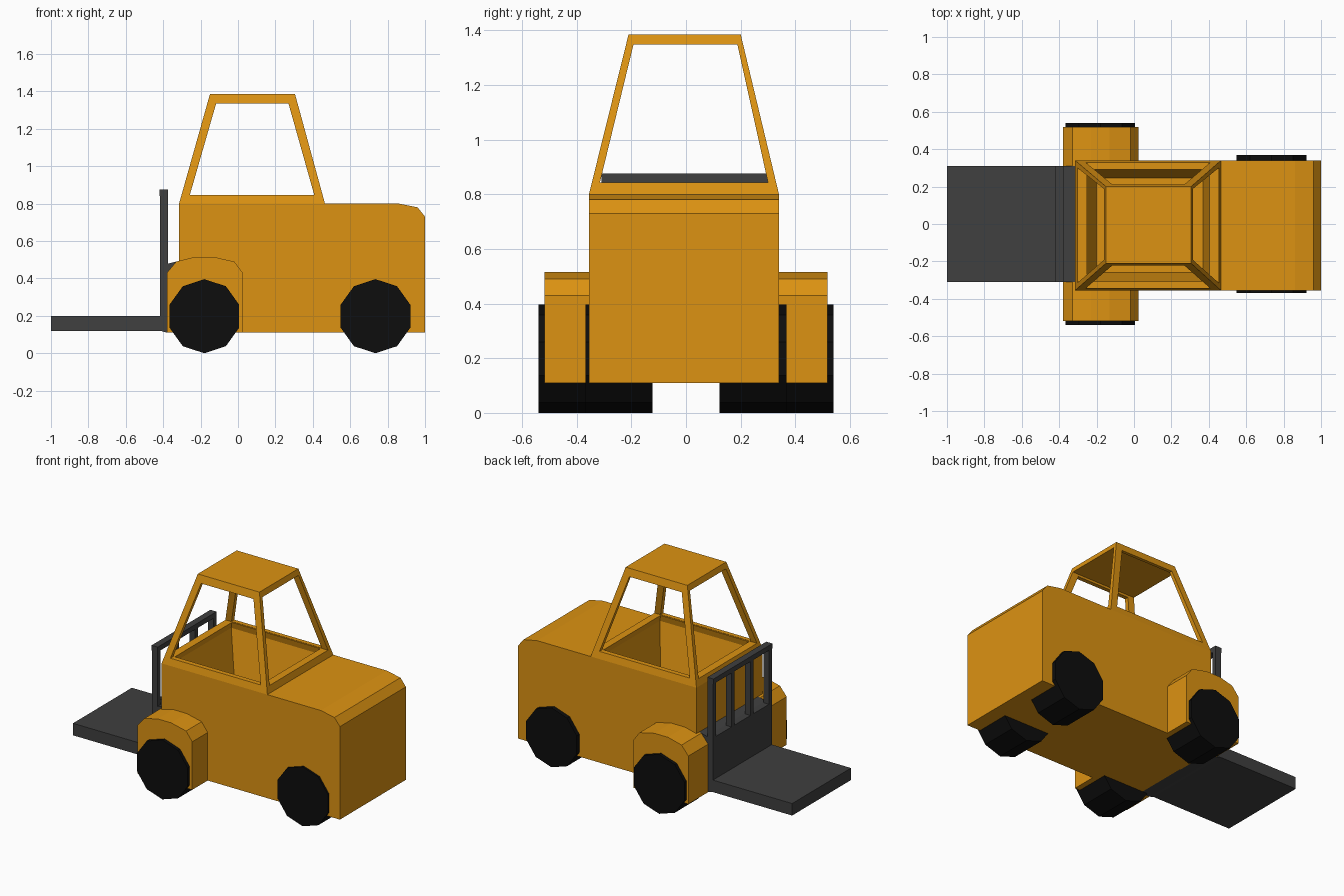
import bpy, bmesh, math

if "Cube" in bpy.data.objects:
    bpy.data.objects.remove(bpy.data.objects["Cube"])


def material(name, rgb):
    m = bpy.data.materials.new(name)
    m.diffuse_color = (*rgb, 1)
    m.use_nodes = True
    m.node_tree.nodes["Principled BSDF"].inputs["Base Color"].default_value = m.diffuse_color
    return m


ORANGE = material("orange_paint", (0.72, 0.29, 0.006))
BLACK = material("black_rubber", (0.004, 0.004, 0.004))
STEEL = material("dark_steel", (0.05, 0.05, 0.05))


def loft(name, rings, mat=None):
    """Closed solid through rings holding the same number of points."""
    bm = bmesh.new()
    loops = [[bm.verts.new(p) for p in ring] for ring in rings]
    n = len(loops[0])
    bm.faces.new(loops[0])
    bm.faces.new(loops[-1])
    for a, b in zip(loops, loops[1:]):
        for i in range(n):
            bm.faces.new((a[i], a[(i + 1) % n], b[(i + 1) % n], b[i]))
    bmesh.ops.recalc_face_normals(bm, faces=bm.faces)
    me = bpy.data.meshes.new(name)
    bm.to_mesh(me)
    bm.free()
    ob = bpy.data.objects.new(name, me)
    bpy.context.collection.objects.link(ob)
    if mat:
        me.materials.append(mat)
    return ob


def extrude_y(name, profile, y0, y1, mat=None):
    return loft(name, [[(x, y, z) for x, z in profile] for y in (y0, y1)], mat)


def extrude_x(name, profile, x0, x1, mat=None):
    return loft(name, [[(x, y, z) for y, z in profile] for x in (x0, x1)], mat)


def tapered(name, levels, mat=None):
    """Stack of rectangles given as (z, x0, x1, y0, y1)."""
    return loft(name, [[(a, c, z), (b, c, z), (b, d, z), (a, d, z)]
                       for z, a, b, c, d in levels], mat)


def box(name, x0, x1, y0, y1, z0, z1, mat):
    return tapered(name, [(z0, x0, x1, y0, y1), (z1, x0, x1, y0, y1)], mat)


def cut(ob, cutters):
    for c in cutters:
        mod = ob.modifiers.new("cut", 'BOOLEAN')
        mod.operation = 'DIFFERENCE'
        mod.solver = 'EXACT'
        mod.object = c
    bpy.context.view_layer.update()
    me = bpy.data.meshes.new_from_object(
        ob.evaluated_get(bpy.context.evaluated_depsgraph_get()))
    ob.modifiers.clear()
    ob.data = me


# Body and tapered cab
body = extrude_y("body", [(-0.315, 0.11), (1, 0.11), (1, 0.73), (0.96, 0.78),
                          (0.86, 0.80), (-0.315, 0.80)], -0.355, 0.34, ORANGE)
cab = tapered("cab_frame", [(0.80, -0.315, 0.465, -0.355, 0.34),
                            (1.385, -0.15, 0.305, -0.21, 0.20)], ORANGE)

# Hollow interior and window openings
interior = tapered("interior_cutter", [(0.52, -0.20, 0.37, -0.26, 0.245),
                                       (0.80, -0.262, 0.415, -0.318, 0.303),
                                       (1.345, -0.11, 0.262, -0.18, 0.17)])
side = extrude_y("side_window_cutter", [(-0.258, 0.845), (0.408, 0.845),
                                        (0.27, 1.335), (-0.117, 1.335)], -1, 1)
front = extrude_x("end_window_cutter", [(-0.315, 0.843), (0.30, 0.843),
                                        (0.188, 1.348), (-0.192, 1.348)], -1, 1)
cut(body, [interior])
cut(cab, [interior, side, front])
for c in (interior, side, front):
    bpy.data.objects.remove(c)

# Fenders and wheels, both sides
fender = [(-0.38, 0.11), (-0.38, 0.43), (-0.33, 0.49), (-0.23, 0.515),
          (-0.13, 0.515), (-0.02, 0.49), (0.025, 0.43), (0.025, 0.11)]
for s, label in ((-1, "near"), (1, "far")):
    extrude_y("fender_" + label, fender, s * 0.31, s * 0.518, ORANGE)
    for end, cx, inner, outer in (("fork", -0.18, 0.29, 0.54),
                                  ("rear", 0.735, 0.122, 0.368)):
        ring = [(cx + 0.196 * math.sin(i * math.pi / 5),
                 0.198 + 0.198 * math.cos(i * math.pi / 5)) for i in range(10)]
        extrude_y(f"wheel_{end}_{label}", ring, s * inner, s * outer, BLACK)

# Load platform and mounting plate
box("load_platform", -1, -0.40, -0.31, 0.31, 0.12, 0.20, STEEL)
extrude_y("mounting_plate", [(-0.416, 0.12), (-0.38, 0.11), (-0.31, 0.11),
                             (-0.31, 0.495), (-0.37, 0.48), (-0.416, 0.48)],
          -0.31, 0.31, STEEL)

# Load guard bars
for i, y in enumerate((-0.295, -0.1, 0.1, 0.295)):
    box(f"guard_bar_{i + 1}", -0.416, -0.375, y - 0.015, y + 0.015, 0.47, 0.85, STEEL)
box("guard_top_rail", -0.42, -0.375, -0.31, 0.31, 0.842, 0.875, STEEL)
